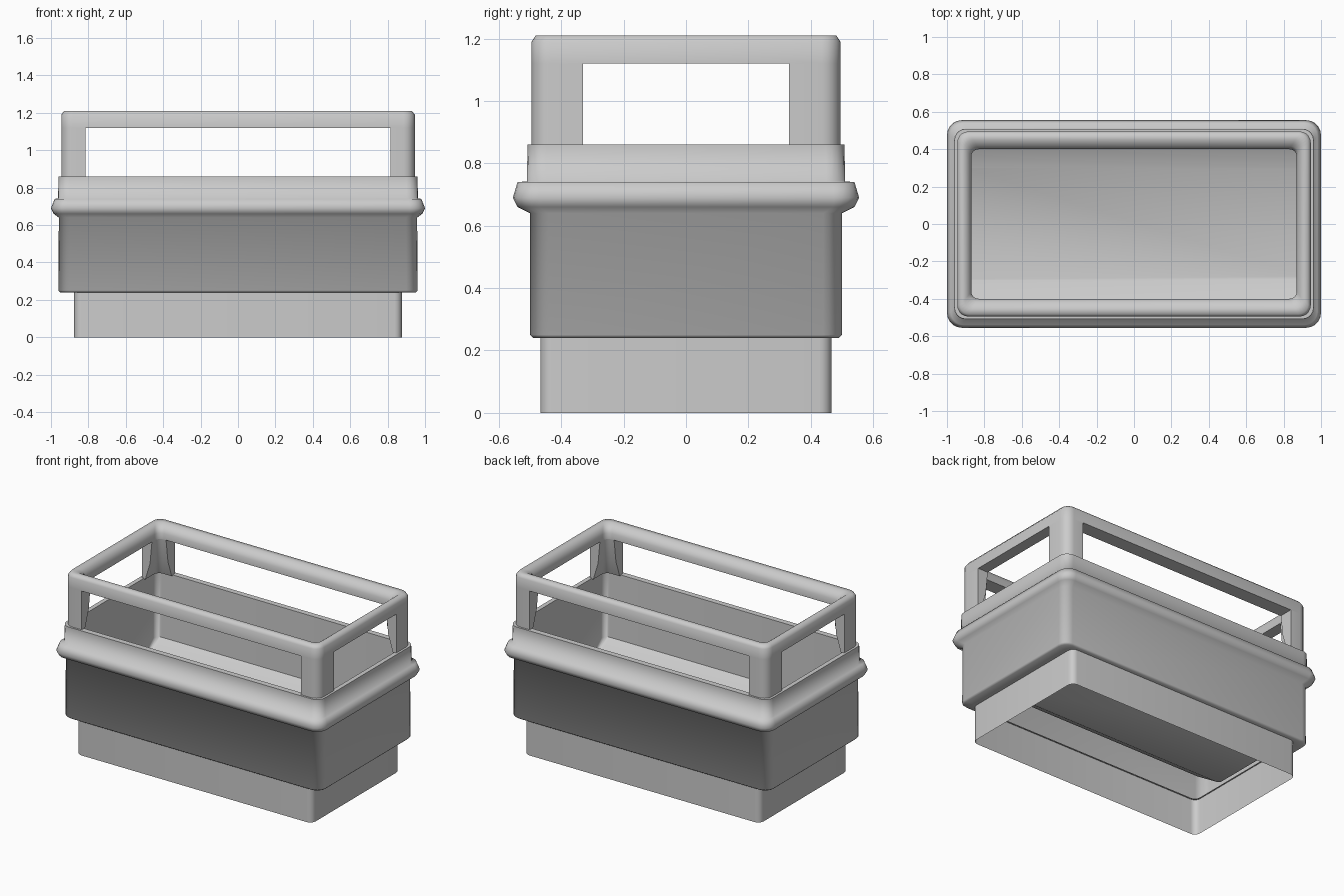
import bpy, bmesh
from math import pi, sin, cos, radians

cube = bpy.data.objects.get("Cube")
if cube:
    bpy.data.objects.remove(cube)

# Single pale grey finish
grey = bpy.data.materials.new("pale_grey")
grey.use_nodes = True
colour = (0.6, 0.6, 0.6, 1)
grey.diffuse_color = colour
grey.node_tree.nodes["Principled BSDF"].inputs["Base Color"].default_value = colour

STEPS = 5


def rounded_rect(hx, hy, r):
    """Outline points of a rounded rectangle, counter-clockwise."""
    pts = []
    for k, (sx, sy) in enumerate(((1, 1), (-1, 1), (-1, -1), (1, -1))):
        for i in range(STEPS + 1):
            a = (k + i / STEPS) * pi / 2
            pts.append((sx * (hx - r) + r * cos(a), sy * (hy - r) + r * sin(a)))
    return pts


def skin(bm, rings, closed=False):
    """Join neighbouring rings of vertices with quads."""
    pairs = list(zip(rings, rings[1:]))
    if closed:
        pairs.append((rings[-1], rings[0]))
    for low, high in pairs:
        n = len(low)
        for i in range(n):
            j = (i + 1) % n
            bm.faces.new((low[i], low[j], high[j], high[i]))


def finish(name, bm, angle=180):
    mesh = bpy.data.meshes.new(name)
    bm.to_mesh(mesh)
    bm.free()
    mesh.materials.append(grey)
    obj = bpy.data.objects.new(name, mesh)
    bpy.context.collection.objects.link(obj)
    bpy.ops.object.select_all(action="DESELECT")
    obj.select_set(True)
    bpy.context.view_layer.objects.active = obj
    if angle < 180:
        bpy.ops.object.shade_smooth_by_angle(angle=radians(angle))
    else:
        bpy.ops.object.shade_smooth()


def loft(name, sections, closed=False, cap=False, angle=180):
    """Skin rounded rectangles given as (half x, half y, radius, z)."""
    bm = bmesh.new()
    rings = [[bm.verts.new((x, y, z)) for x, y in rounded_rect(hx, hy, r)]
             for hx, hy, r, z in sections]
    skin(bm, rings, closed)
    if cap:
        bm.faces.new(rings[-1])
    finish(name, bm, angle)


# Open skirt at the foot
loft("base_skirt", [(0.876, 0.467, 0.04, 0), (0.876, 0.467, 0.04, 0.25)], angle=40)

# Outer shell: bottom ledge, walls, bulging lip and upper band
loft("outer_shell", [
    (0.87, 0.46, 0.04, 0.24),
    (0.95, 0.49, 0.06, 0.24),
    (0.96, 0.5, 0.06, 0.25),
    (0.958, 0.5, 0.06, 0.64),
    (0.985, 0.54, 0.07, 0.66),
    (1.0, 0.555, 0.08, 0.69),
    (0.98, 0.54, 0.07, 0.74),
    (0.962, 0.51, 0.06, 0.742),
    (0.96, 0.508, 0.06, 0.86),
])

# Thin rim, straight inner walls, sloping lower front and back, flat floor
loft("inner_basin", [
    (0.96, 0.508, 0.06, 0.86),
    (0.93, 0.47, 0.04, 0.86),
    (0.93, 0.47, 0.04, 0.42),
    (0.92, 0.3, 0.02, 0.31),
], cap=True, angle=50)

# Top rail: a rounded ring
loft("top_rail", [
    (0.945, 0.495, 0.06, 1.12),
    (0.945, 0.495, 0.06, 1.19),
    (0.93, 0.482, 0.05, 1.21),
    (0.905, 0.45, 0.045, 1.21),
    (0.88, 0.415, 0.04, 1.19),
    (0.87, 0.4, 0.04, 1.16),
    (0.87, 0.4, 0.04, 1.12),
], closed=True, angle=60)


# Corner posts: angled sections whose inner face flares out to the thin rim
def post_profile(ix, iy):
    outer = rounded_rect(0.945, 0.495, 0.06)[:STEPS + 1]
    inner = rounded_rect(ix, iy, 0.04)[:STEPS + 1]
    return ([(0.945, 0.33)] + outer + [(0.815, 0.495), (0.815, iy)]
            + inner[::-1] + [(ix, 0.33)])


def corner_post(name, sx, sy):
    bm = bmesh.new()
    rings = [[bm.verts.new((sx * x, sy * y, z)) for x, y in post_profile(ix, iy)]
             for ix, iy, z in ((0.92, 0.46, 0.855), (0.885, 0.42, 0.97), (0.87, 0.4, 1.125))]
    skin(bm, rings)
    bm.faces.new(rings[0])
    bm.faces.new(rings[-1])
    bmesh.ops.recalc_face_normals(bm, faces=bm.faces)
    finish(name, bm, 50)


for side, sx in (("left", 1), ("right", -1)):
    for end, sy in (("back", 1), ("front", -1)):
        corner_post(f"{end}_{side}_post", sx, sy)
